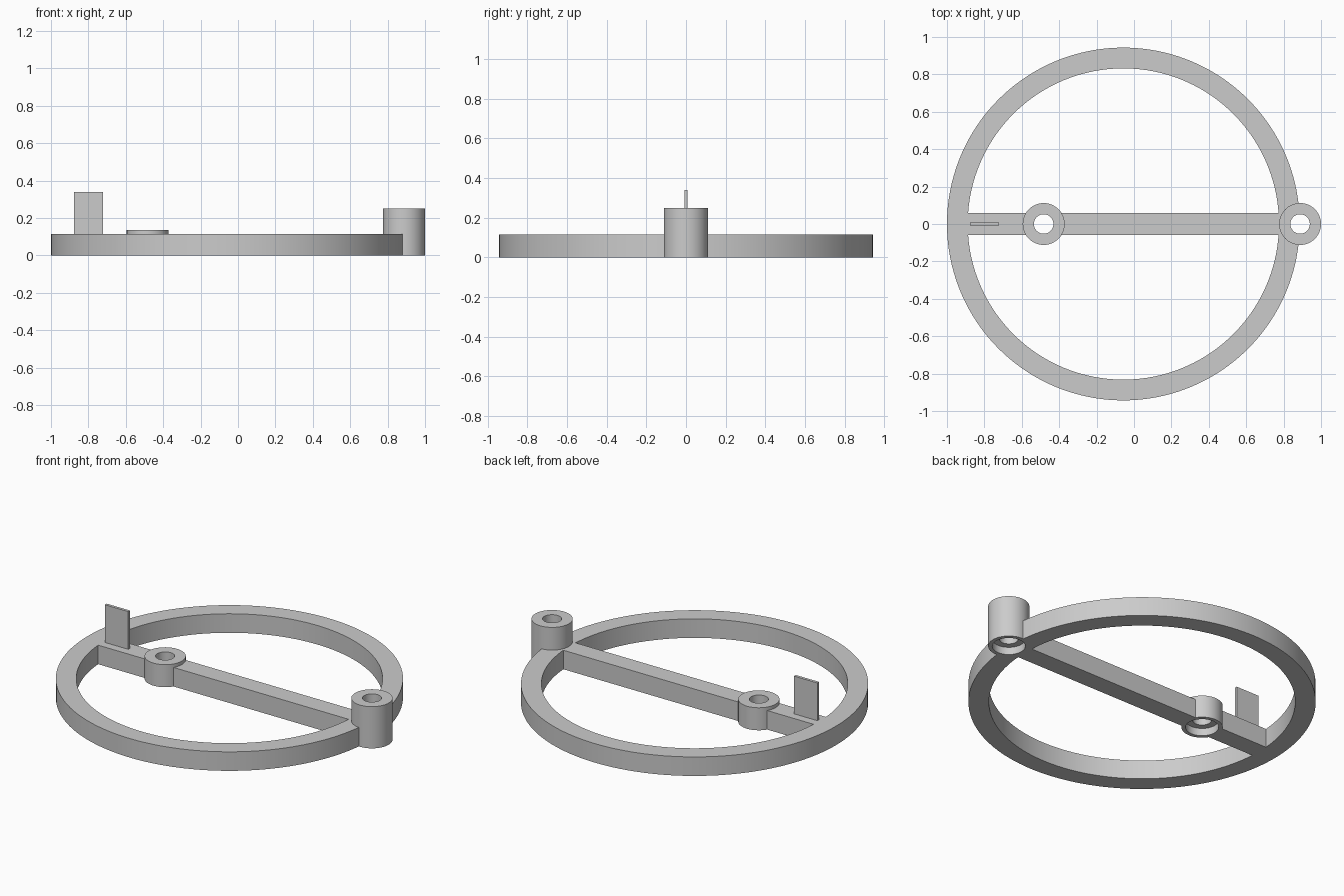
import bpy
import bmesh
import math
from mathutils import Matrix

if "Cube" in bpy.data.objects:
    bpy.data.objects.remove(bpy.data.objects["Cube"], do_unlink=True)

grey = bpy.data.materials.new("plain_grey")
grey.use_nodes = True
colour = (0.6, 0.6, 0.6, 1)
grey.diffuse_color = colour
grey.node_tree.nodes["Principled BSDF"].inputs["Base Color"].default_value = colour

RING_X, RING_OUT, RING_IN, RING_H = -0.057, 0.943, 0.832, 0.114
BOSS_R, BORE_R, RECESS_R, RECESS_D = 0.112, 0.052, 0.09, 0.045
BOSSES = {"inner": (-0.483, 0.135), "outer": (0.888, 0.25)}


def finish(name, bm):
    mesh = bpy.data.meshes.new(name)
    bm.to_mesh(mesh)
    bm.free()
    mesh.materials.append(grey)
    obj = bpy.data.objects.new(name, mesh)
    bpy.context.collection.objects.link(obj)
    return obj


def cylinder(name, x, radius, z0, z1, sides=64):
    bm = bmesh.new()
    bmesh.ops.create_cone(bm, cap_ends=True, segments=sides, radius1=radius, radius2=radius,
                          depth=z1 - z0, matrix=Matrix.Translation((x, 0, (z0 + z1) / 2)))
    return finish(name, bm)


def box(name, x0, x1, half_y, z0, z1):
    bm = bmesh.new()
    place = Matrix.Translation(((x0 + x1) / 2, 0, (z0 + z1) / 2))
    size = Matrix.Diagonal((x1 - x0, half_y * 2, z1 - z0, 1))
    bmesh.ops.create_cube(bm, size=1, matrix=place @ size)
    return finish(name, bm)


def combine(target, tool, operation):
    mod = target.modifiers.new(operation.lower(), "BOOLEAN")
    mod.operation, mod.object, mod.solver = operation, tool, "EXACT"
    bpy.context.view_layer.objects.active = target
    bpy.ops.object.modifier_apply(modifier=mod.name)
    bpy.data.objects.remove(tool, do_unlink=True)


# Ring with crossbar
frame = cylinder("ring_frame", RING_X, RING_OUT, 0, RING_H, 160)
combine(frame, cylinder("ring_cutter", RING_X, RING_IN, -0.1, 0.3, 160), "DIFFERENCE")
combine(frame, box("crossbar", RING_X - 0.88, RING_X + 0.88, 0.058, 0, RING_H), "UNION")

# Round bosses, bored through and recessed underneath
for name, (x, height) in BOSSES.items():
    combine(frame, cylinder(name + "_boss", x, BOSS_R, 0, height), "UNION")
for name, (x, height) in BOSSES.items():
    combine(frame, cylinder(name + "_bore", x, BORE_R, -0.1, 0.5), "DIFFERENCE")
    combine(frame, cylinder(name + "_recess", x, RECESS_R, -0.1, RECESS_D), "DIFFERENCE")

# Thin upright tab on the crossbar end
tab = box("upright_tab", -0.877, -0.722, 0.0085, RING_H - 0.01, 0.34)

bpy.ops.object.select_all(action="DESELECT")
frame.select_set(True)
bpy.context.view_layer.objects.active = frame
bpy.ops.object.shade_smooth_by_angle(angle=math.radians(30))
